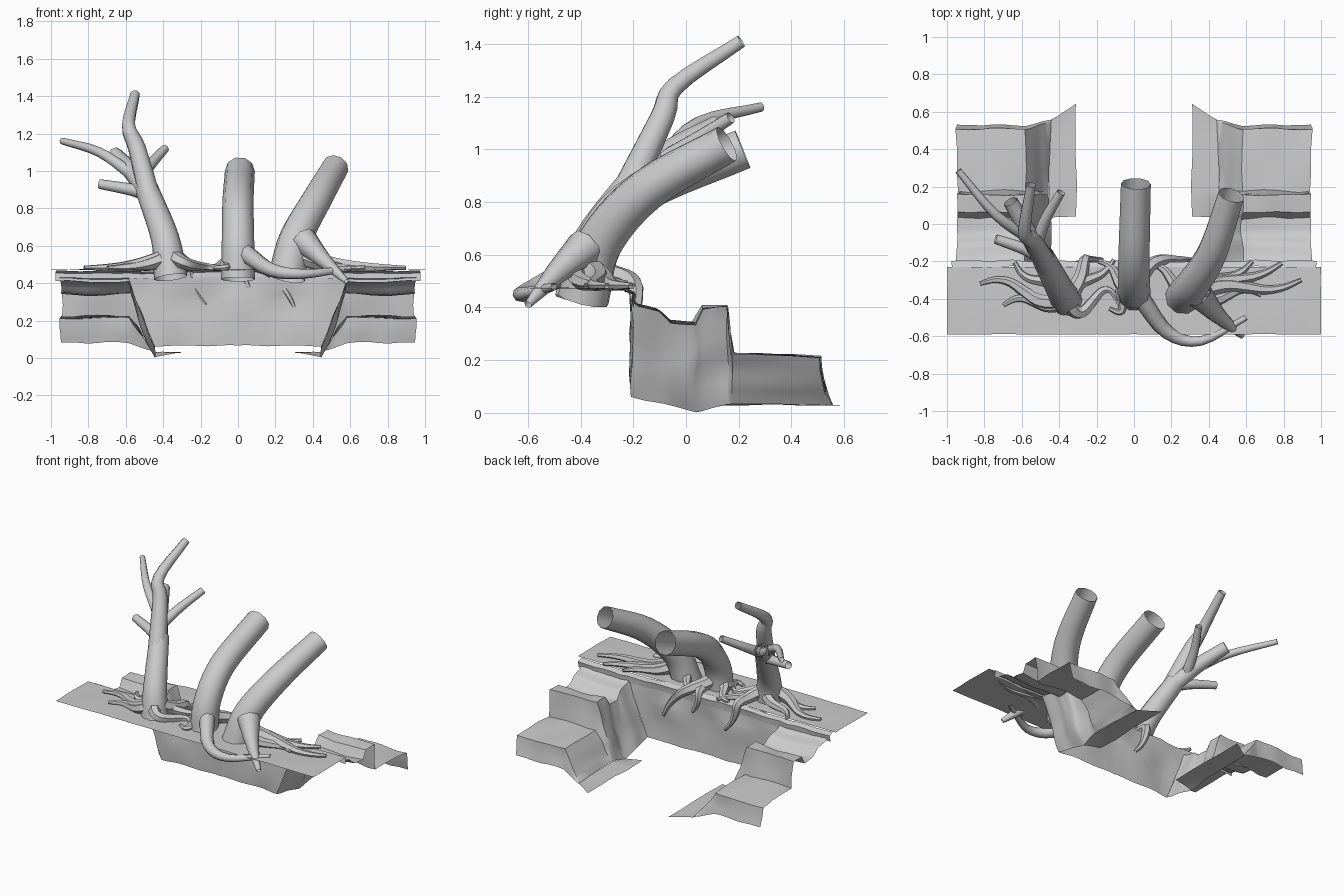
import bpy, bmesh, math
from mathutils import Vector, noise

if "Cube" in bpy.data.objects:
    bpy.data.objects.remove(bpy.data.objects["Cube"])


def finish(ob):
    bpy.ops.object.select_all(action='DESELECT')
    ob.select_set(True)
    bpy.context.view_layer.objects.active = ob
    if ob.type == 'CURVE':
        bpy.ops.object.convert(target='MESH')
    bpy.ops.object.shade_smooth_by_angle(angle=math.radians(50))


def sheet(name, rows, rough=0.016):
    """Skin rows of points into a subdivided, slightly rough, mirrored sheet."""
    bm = bmesh.new()
    grid = [[bm.verts.new(p) for p in row] for row in rows]
    for a, b in zip(grid, grid[1:]):
        for i in range(len(a) - 1):
            bm.faces.new((a[i], a[i + 1], b[i + 1], b[i]))
    bmesh.ops.subdivide_edges(bm, edges=bm.edges[:], cuts=2, use_grid_fill=True)
    for v in bm.verts:
        d = noise.noise_vector(v.co * 7) * rough
        if v.co.x < 0.01:
            d.x = 0
        v.co += d
        v.co.z = max(v.co.z, 0)
    me = bpy.data.meshes.new(name)
    bm.to_mesh(me)
    bm.free()
    ob = bpy.data.objects.new(name, me)
    bpy.context.collection.objects.link(ob)
    ob.modifiers.new("mirror", 'MIRROR')
    finish(ob)


def tube(name, pts, r0, r1, sides=8, steps=4):
    """Open tapered tube along a smooth path."""
    P = [Vector(p) for p in pts]
    P = [2 * P[0] - P[1]] + P + [2 * P[-1] - P[-2]]
    path = []
    for i in range(1, len(P) - 2):
        a, b, c, d = P[i - 1:i + 3]
        for s in range(steps):
            t = s / steps
            path.append(b + ((c - a) * t + (2 * a - 5 * b + 4 * c - d) * t * t
                             + (3 * b - a - 3 * c + d) * t ** 3) / 2)
    path.append(P[-2])
    cu = bpy.data.curves.new(name, 'CURVE')
    cu.dimensions = '3D'
    cu.bevel_depth = 1
    cu.bevel_resolution = sides // 2 - 2
    sp = cu.splines.new('POLY')
    sp.points.add(len(path) - 1)
    for i, (q, p) in enumerate(zip(sp.points, path)):
        q.co = (*p, 1)
        q.radius = r0 + (r1 - r0) * i / (len(path) - 1)
    ob = bpy.data.objects.new(name, cu)
    bpy.context.collection.objects.link(ob)
    finish(ob)


def root(name, base, angle, length, bend):
    """Wavy root creeping over the plateau and hanging down past its back edge."""
    a = math.radians(angle)
    pts = []
    for k in range(7):
        t = k / 6
        side = bend * math.sin(2 * math.pi * t)
        x = base[0] + length * t * math.cos(a) - side * math.sin(a)
        y = base[1] + length * t * math.sin(a) + side * math.cos(a)
        over = max(0, y + .19)
        pts.append((x, y - over, .483 + .07 * (1 - t) ** 3 - over))
    tube(name, pts, .035 + .03 * length, .011, 6, 3)


# plateau with a rolled back edge
xs = [k / 5 for k in range(6)]
sheet("plateau", [[(x, y, .473) for x in xs] for y in (-.59, -.4, -.23)], 0.004)
sheet("plateau_lip", [[(x * .97, y, z) for x in xs]
                      for y, z in ((-.23, .47), (-.195, .455), (-.2, .41))])
# central cliff, facing the back
sheet("cliff", [[(w * k / 4, -.205, z) for k in range(5)]
                for w, z in ((.58, .43), (.54, .3), (.45, .065))])

# stepped ledges on each side, with their inner walls
top = [(-.205, .43), (-.18, .41), (-.1, .39), (-.05, .345), (.03, .34), (.06, .4),
       (.16, .41), (.175, .225), (.51, .22), (.525, .08)]
rows, floor = [], []
for y, z in top:
    fz = min(.065, .005 + abs(y - .03) * .26) if y < .03 else min(.03, y * .2)
    fy = y + (.03 if y > .5 else 0)
    inner = []
    for x, t in ((.45, 0), (.5, .35), (.54, .7)):
        inner.append((x, fy + (y - fy) * t, fz + (z - fz) * t))
    rows.append(inner + [(x, y, z) for x in (.58, .76, .945)])
    # floor flap spreading inwards from the foot
    if y >= .03:
        floor.append([(.31, .04 + (y - .03) * 1.21, .03), inner[0]])
sheet("side_ledges", rows)
sheet("floor_flaps", floor, 0.008)

# leaning trunks
tube("middle_trunk", [(0, -.38, .42), (0, -.34, .64), (0, -.17, .835), (.01, .215, 1)], .09, .08, 10, 5)
tube("right_trunk", [(.26, -.39, .43), (.31, -.33, .64), (.42, -.15, .845), (.52, .155, 1.02)], .1, .073, 10, 5)
tube("left_trunk", [(-.36, -.41, .43), (-.39, -.36, .64), (-.49, -.17, .91)], .09, .062, 10, 5)
# left tree branches
tube("stub_branch", [(-.48, -.19, .88), (-.56, -.06, .99), (-.66, .12, 1.09)], .058, .04)
tube("tall_branch", [(-.47, -.22, .85), (-.54, -.09, 1.12), (-.585, -.04, 1.24), (-.55, .21, 1.41)], .06, .026)
tube("long_branch", [(-.55, -.08, .97), (-.74, .05, 1.1), (-.94, .285, 1.16)], .035, .018)
tube("low_branch", [(-.47, -.2, .87), (-.57, -.14, .9), (-.74, -.08, .93)], .04, .026)
tube("short_branch", [(-.52, -.1, .95), (-.47, .03, 1.03), (-.39, .17, 1.12)], .035, .023)

# two thick roots reaching over the front edge
tube("front_root", [(.04, -.4, .56), (.18, -.58, .47), (.36, -.625, .45), (.6, -.5, .48)], .05, .014)
tube("corner_root", [(.35, -.38, .63), (.45, -.49, .53), (.58, -.6, .41)], .075, .015)

# creeping roots around each trunk: heading, length, bend
spread = {
    "left": ((-.36, -.4), [(170, .47, .04), (186, .34, .03), (-5, .28, -.07),
                           (40, .33, .02), (65, .45, -.02), (145, .34, -.03)]),
    "middle": ((0, -.36), [(215, .16, -.05), (140, .25, .02), (75, .32, -.02), (52, .5, .02)]),
    "right": ((.32, -.38), [(145, .3, .02), (30, .36, .02), (20, .5, .02), (8, .58, .03), (0, .36, -.03)]),
}
for side, (base, group) in spread.items():
    for i, g in enumerate(group):
        root(f"{side}_root_{i + 1}", base, *g)
